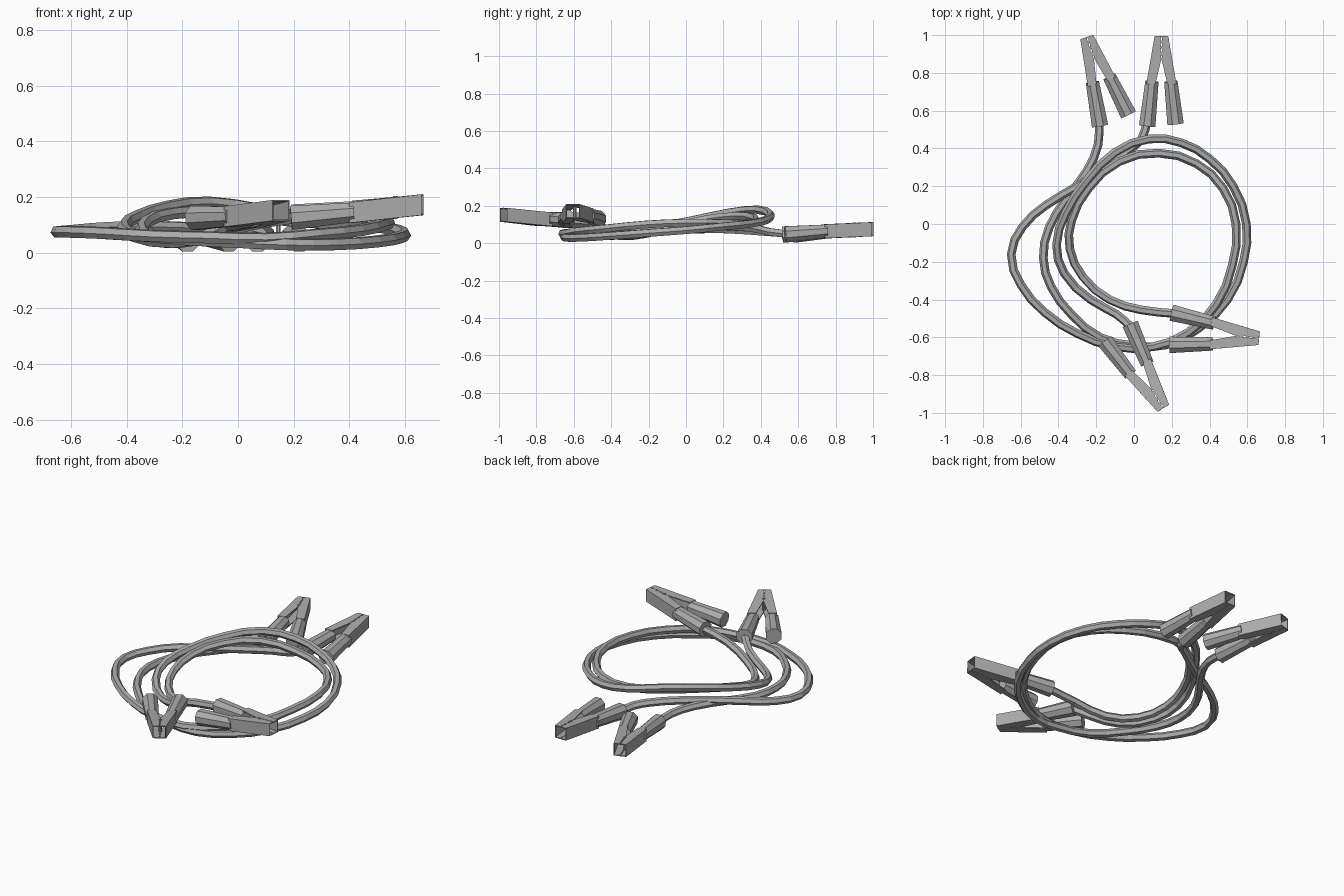
import bpy
import bmesh
import math
from mathutils import Vector, Matrix

cube = bpy.data.objects.get("Cube")
if cube:
    bpy.data.objects.remove(cube, do_unlink=True)

UP = Vector((0, 0, 1))
JAW_HEIGHT = 0.07
CABLE_RADIUS = 0.023

# One plain grey for everything
GREY = (0.42, 0.42, 0.42, 1)
grey = bpy.data.materials.new("plain grey")
grey.use_nodes = True
grey.diffuse_color = GREY
grey.node_tree.nodes["Principled BSDF"].inputs["Base Color"].default_value = GREY


def add_object(name, data):
    """Link new data to the scene with the shared material."""
    data.materials.append(grey)
    obj = bpy.data.objects.new(name, data)
    bpy.context.collection.objects.link(obj)
    return obj


def mesh_object(name, bm):
    """Turn a bmesh into a flat shaded object."""
    mesh = bpy.data.meshes.new(name)
    bmesh.ops.recalc_face_normals(bm, faces=bm.faces)
    bm.to_mesh(mesh)
    bm.free()
    return add_object(name, mesh)


def cylinder(name, start, end, start_radius, end_radius, sides):
    """Tapered prism running from start to end, with a flat side on top."""
    axis = end - start
    bm = bmesh.new()
    turn = axis.to_track_quat('Z', 'Y').to_matrix().to_4x4()
    place = Matrix.Translation((start + end) / 2) @ turn
    place = place @ Matrix.Rotation(math.pi / sides, 4, 'Z')
    bmesh.ops.create_cone(bm, cap_ends=True, segments=sides, radius1=start_radius,
                          radius2=end_radius, depth=axis.length, matrix=place)
    return mesh_object(name, bm)


def jaw(name, root, tip, pivot, root_side, tip_side):
    """Folded sheet arm: outer wall with a flat cheek above and below."""
    outer = [root + root_side * 0.026, tip + tip_side * 0.034]
    inner = [root - root_side * 0.02, pivot]
    # Teeth along the gripping edge
    steps = 8
    for i in range(1, steps):
        bite = 0.004 if i % 2 else 0
        inner.append(pivot.lerp(tip, i / steps) + tip_side * bite)
    inner.append(tip)
    outline = outer + inner[::-1]
    bm = bmesh.new()
    half = UP * JAW_HEIGHT / 2
    top = [bm.verts.new(p + half) for p in outline]
    low = [bm.verts.new(p - half) for p in outline]
    bm.faces.new(top)
    bm.faces.new(low)
    bm.faces.new((top[0], top[1], low[1], low[0]))
    obj = mesh_object(name, bm)
    sheet = obj.modifiers.new("sheet thickness", 'SOLIDIFY')
    sheet.thickness = 0.006
    sheet.offset = 0


def clamp(name, tip, handles):
    """Spring clamp: two grips, two toothed jaws and a pivot pin."""
    tip = Vector(tip)
    grips = [(Vector(end), Vector(root)) for end, root in handles]
    middle = (grips[0][1] + grips[1][1]) / 2
    pivot = tip.lerp(middle, 0.5)
    across = (tip - middle).cross(UP).normalized()
    for label, (end, root) in zip(("cable", "free"), grips):
        cylinder(f"{name}_{label}_handle", end, root, 0.047, 0.038, 8)
        side = root - middle
        side.z = 0
        side.normalize()
        tip_side = across if across.dot(side) > 0 else -across
        # The jaw starts a little way inside its handle
        start = root.lerp(end, 0.06)
        jaw(f"{name}_{label}_jaw", start, tip, pivot, side, tip_side)
    reach = UP * (JAW_HEIGHT / 2 + 0.006)
    pin = pivot.lerp(tip, 0.2)
    cylinder(f"{name}_pivot_pin", pin - reach, pin + reach, 0.009, 0.009, 8)


def cable(name, points):
    """Six sided cable through the given points."""
    curve = bpy.data.curves.new(name, 'CURVE')
    curve.dimensions = '3D'
    curve.resolution_u = 2
    curve.bevel_depth = CABLE_RADIUS
    curve.bevel_resolution = 1
    curve.use_fill_caps = True
    spline = curve.splines.new('BEZIER')
    spline.bezier_points.add(len(points) - 1)
    for knot, point in zip(spline.bezier_points, points):
        knot.co = point
        knot.handle_left_type = knot.handle_right_type = 'AUTO'
    spline.use_smooth = False
    add_object(name, curve)


# Clamps: tip, then outer and inner end of the cable grip and of the free grip
clamp("back_right_clamp", (-0.25, 0.99, 0.075), [
    ((-0.18, 0.52, 0.047), (-0.22, 0.75, 0.065)),
    ((-0.03, 0.58, 0.047), (-0.13, 0.78, 0.065))])
clamp("back_left_clamp", (0.145, 0.995, 0.075), [
    ((0.07, 0.52, 0.047), (0.095, 0.755, 0.065)),
    ((0.22, 0.53, 0.047), (0.195, 0.755, 0.065))])
clamp("front_clamp", (0.155, -0.975, 0.152), [
    ((-0.02, -0.53, 0.12), (0.07, -0.74, 0.128)),
    ((-0.155, -0.62, 0.125), (-0.018, -0.797, 0.13))])
clamp("side_clamp", (0.662, -0.605, 0.172), [
    ((0.2, -0.47, 0.13), (0.425, -0.525, 0.15)),
    ((0.19, -0.64, 0.125), (0.415, -0.635, 0.145))])

# Cable from the back right clamp once around to the front clamp
cable("inner_start_cable", [
    (-0.185, 0.55, 0.05), (-0.19, 0.42, 0.06), (-0.25, 0.28, 0.07),
    (-0.36, 0.13, 0.075), (-0.45, -0.02, 0.07), (-0.48, -0.18, 0.07),
    (-0.44, -0.33, 0.067), (-0.33, -0.48, 0.06), (-0.18, -0.6, 0.047),
    (0, -0.645, 0.038), (0.17, -0.64, 0.03), (0.345, -0.55, 0.03),
    (0.495, -0.4, 0.04), (0.58, -0.2, 0.055), (0.595, 0, 0.07),
    (0.525, 0.2, 0.09), (0.4, 0.345, 0.105), (0.25, 0.43, 0.125),
    (0.08, 0.45, 0.155), (-0.1, 0.38, 0.18), (-0.25, 0.23, 0.165),
    (-0.36, 0.06, 0.13), (-0.41, -0.11, 0.095), (-0.37, -0.26, 0.06),
    (-0.23, -0.4, 0.038), (-0.09, -0.48, 0.07), (-0.01, -0.55, 0.12)])

# Cable from the back left clamp once around to the side clamp
cable("outer_start_cable", [
    (0.07, 0.55, 0.05), (0.04, 0.45, 0.06), (-0.03, 0.39, 0.075),
    (-0.15, 0.3, 0.085), (-0.3, 0.2, 0.09), (-0.465, 0.1, 0.09),
    (-0.59, -0.015, 0.08), (-0.65, -0.16, 0.075), (-0.6, -0.32, 0.075),
    (-0.47, -0.47, 0.07), (-0.3, -0.58, 0.06), (-0.1, -0.65, 0.055),
    (0.1, -0.65, 0.05), (0.285, -0.575, 0.065), (0.435, -0.425, 0.08),
    (0.52, -0.22, 0.1), (0.54, 0, 0.11), (0.47, 0.19, 0.108),
    (0.33, 0.32, 0.105), (0.13, 0.375, 0.12), (-0.08, 0.33, 0.145),
    (-0.24, 0.19, 0.14), (-0.33, 0.02, 0.11), (-0.34, -0.13, 0.07),
    (-0.27, -0.28, 0.04), (-0.13, -0.4, 0.05), (0.04, -0.455, 0.1),
    (0.23, -0.475, 0.13)])
